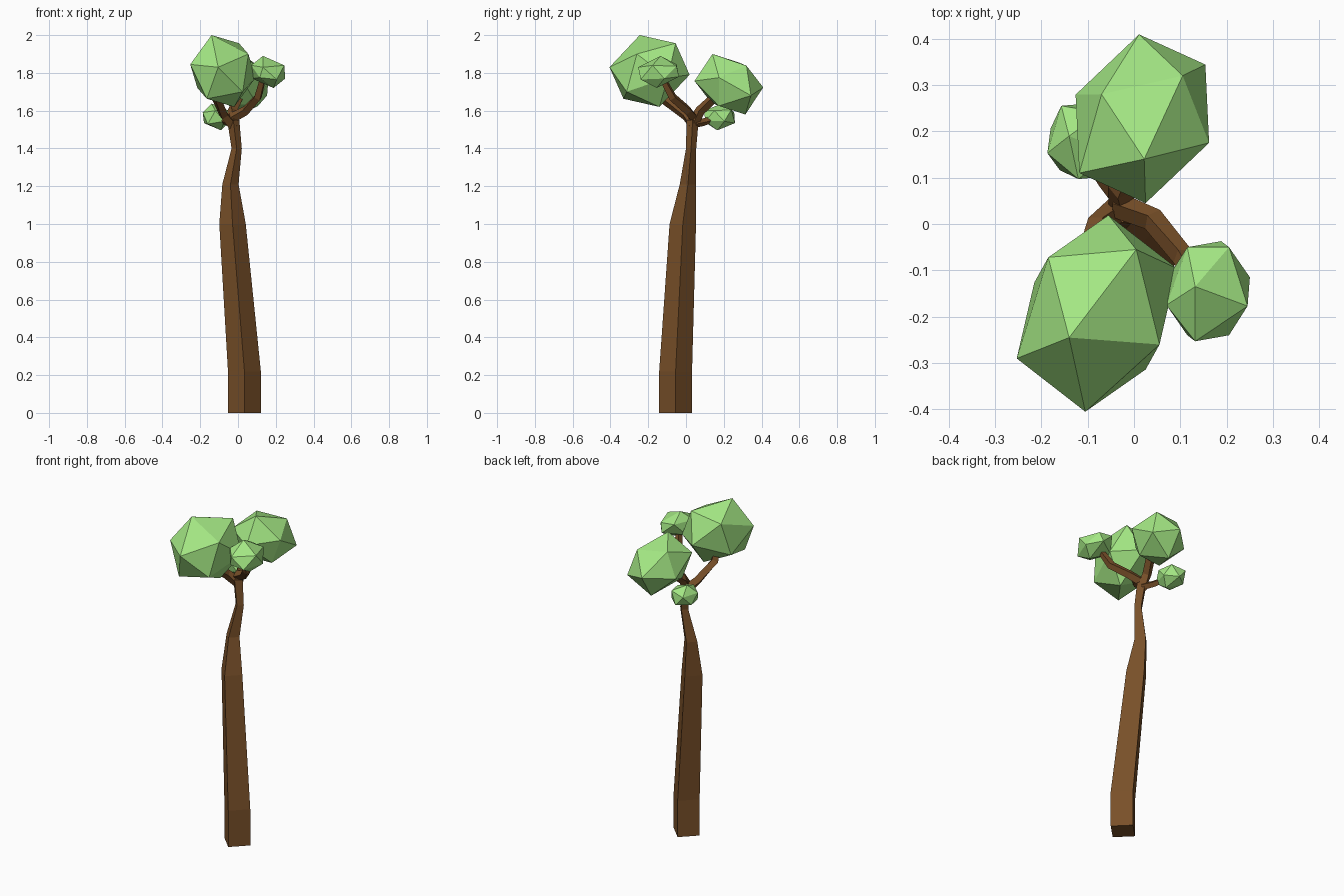
import bpy, bmesh, math
from mathutils import Vector


def material(name, color):
    m = bpy.data.materials.new(name)
    m.diffuse_color = color
    return m


bark = material("bark", (0.19, 0.08, 0.022, 1))
leaf = material("leaf", (0.37, 0.80, 0.23, 1))


def finish(bm, name, mat):
    bmesh.ops.recalc_face_normals(bm, faces=bm.faces[:])
    me = bpy.data.meshes.new(name)
    bm.to_mesh(me)
    bm.free()
    me.materials.append(mat)
    ob = bpy.data.objects.new(name, me)
    bpy.context.collection.objects.link(ob)


def limb(name, path, upright=False):
    """Four-sided tapering tube through (x, y, z, radius) points."""
    bm = bmesh.new()
    pts = [Vector(p[:3]) for p in path]
    rings = []
    for i, p in enumerate(pts):
        u, v = Vector((1, 0, 0)), Vector((0, 1, 0))
        if not upright:
            t = (pts[min(i + 1, len(pts) - 1)] - pts[max(i - 1, 0)]).normalized()
            u = t.cross(Vector((0, 0, 1))).normalized()
            v = t.cross(u)
        r = path[i][3]
        rings.append([bm.verts.new(p + r * (math.cos(a) * u + math.sin(a) * v))
                      for a in (k * math.pi / 2 for k in range(4))])
    for a, b in zip(rings, rings[1:]):
        for k in range(4):
            n = (k + 1) % 4
            bm.faces.new((a[k], a[n], b[n], b[k]))
    bm.faces.new(rings[0])
    bm.faces.new(rings[-1])
    finish(bm, name, bark)


def clump(name, centre, upper):
    """Skewed icosahedron: a top point, its five neighbours, and their opposites."""
    bm = bmesh.new()
    c = Vector(centre)
    for p in upper:
        bm.verts.new(p)
        bm.verts.new(2 * c - Vector(p))
    bmesh.ops.convex_hull(bm, input=bm.verts[:])
    finish(bm, name, leaf)


# Trunk
limb("trunk", [(0.034, -0.055, 0, 0.087), (0.034, -0.055, 0.22, 0.087),
               (-0.029, -0.017, 1.0, 0.07), (-0.04, 0.01, 1.21, 0.043),
               (-0.007, 0.027, 1.4, 0.027), (-0.025, 0.035, 1.55, 0.032)], True)

# Branches
limb("front_left_branch", [(-0.025, 0.04, 1.52, 0.03), (-0.075, 0.0, 1.575, 0.027),
                           (-0.112, -0.115, 1.66, 0.026), (-0.1, -0.16, 1.76, 0.02)])
limb("front_right_branch", [(-0.035, 0.04, 1.56, 0.028), (0.04, 0.01, 1.60, 0.026),
                            (0.105, -0.07, 1.67, 0.024), (0.135, -0.13, 1.78, 0.018)])
limb("back_branch", [(-0.025, 0.035, 1.53, 0.03), (-0.03, 0.075, 1.60, 0.027),
                     (0.0, 0.14, 1.66, 0.026), (0.018, 0.2, 1.73, 0.02)])
limb("back_left_branch", [(-0.02, 0.045, 1.53, 0.022), (-0.06, 0.095, 1.54, 0.02),
                          (-0.11, 0.17, 1.565, 0.016)])

# Leaf clumps
clump("front_left_leaves", (-0.08, -0.193, 1.81),
      [(-0.14, -0.245, 2.0), (0.005, -0.055, 1.957), (-0.185, -0.072, 1.92),
       (-0.253, -0.29, 1.845), (-0.105, -0.405, 1.83), (0.055, -0.26, 1.90)])
clump("back_leaves", (0.018, 0.227, 1.74),
      [(0.022, 0.14, 1.90), (0.105, 0.32, 1.838), (-0.07, 0.28, 1.855),
       (-0.118, 0.11, 1.80), (0.025, 0.045, 1.757), (0.162, 0.175, 1.775)])
clump("front_right_leaves", (0.16, -0.145, 1.805),
      [(0.132, -0.135, 1.89), (0.205, -0.05, 1.835), (0.245, -0.177, 1.84),
       (0.132, -0.253, 1.83), (0.07, -0.175, 1.84), (0.115, -0.05, 1.845)])
clump("back_left_leaves", (-0.115, 0.178, 1.567),
      [(-0.14, 0.19, 1.638), (-0.187, 0.153, 1.59), (-0.157, 0.255, 1.59),
       (-0.07, 0.24, 1.605), (-0.05, 0.15, 1.60), (-0.12, 0.097, 1.60)])
